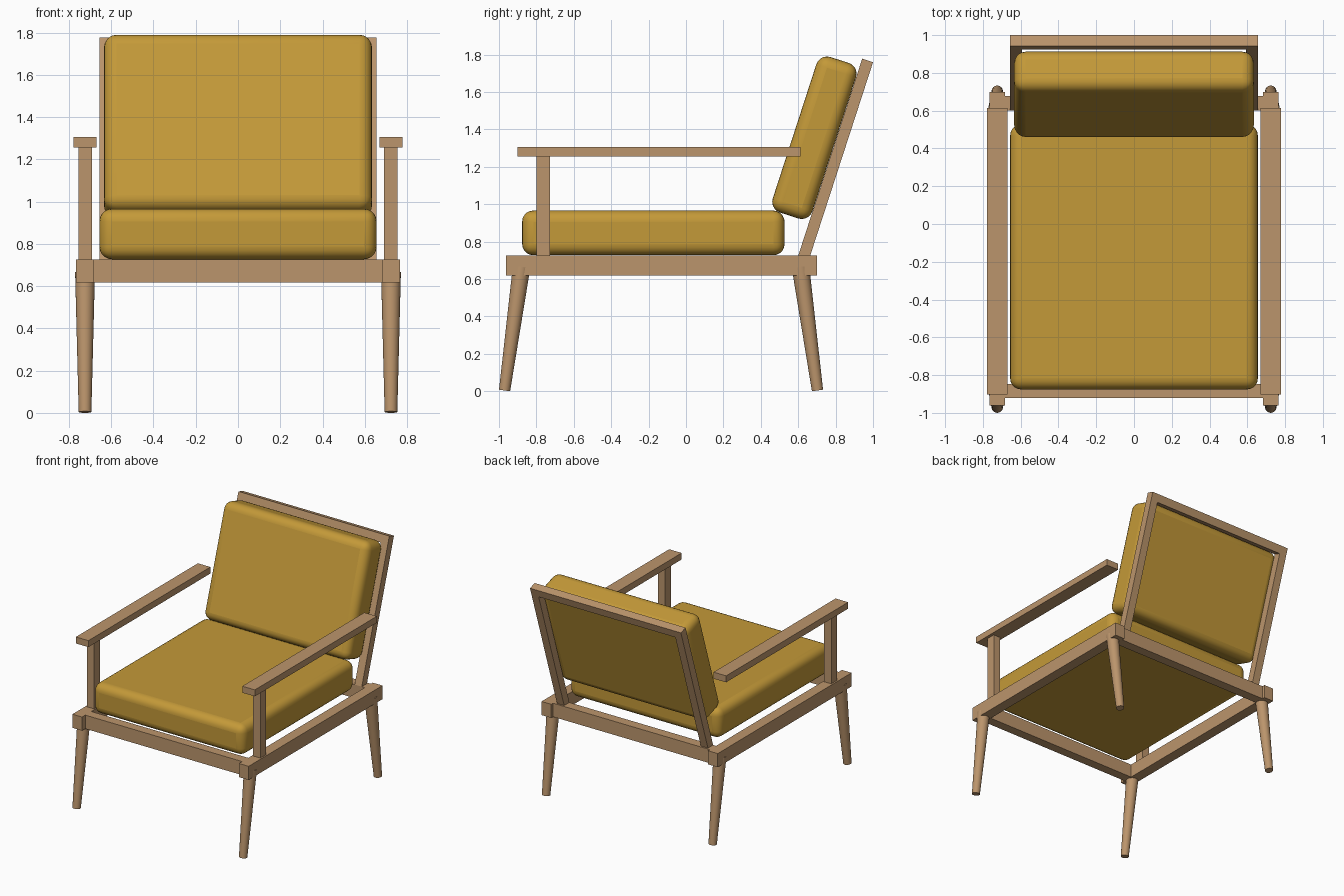
import bpy
import math
from mathutils import Vector, Matrix

cube = bpy.data.objects.get("Cube")
if cube:
    bpy.data.objects.remove(cube, do_unlink=True)


def material(name, rgb):
    mat = bpy.data.materials.new(name)
    mat.use_nodes = True
    color = (*rgb, 1)
    mat.diffuse_color = color
    mat.node_tree.nodes["Principled BSDF"].inputs["Base Color"].default_value = color
    return mat


WOOD = material("warm wood", (0.50, 0.30, 0.15))
FABRIC = material("mustard fabric", (0.55, 0.32, 0.04))


def box(name, low, high, mat, frame=Matrix()):
    """Box between two corners, optionally placed in a tilted frame."""
    low, high = Vector(low), Vector(high)
    bpy.ops.mesh.primitive_cube_add(size=1)
    obj = bpy.context.object
    obj.name = name
    obj.data.transform(Matrix.Diagonal((*(high - low), 1)))
    obj.matrix_world = frame @ Matrix.Translation((low + high) / 2)
    obj.data.materials.append(mat)
    return obj


def cushion(name, low, high, frame=Matrix()):
    """Box with softly rounded edges."""
    obj = box(name, low, high, FABRIC, frame)
    bevel = obj.modifiers.new("rounding", "BEVEL")
    bevel.width = 0.06
    bevel.segments = 5
    bpy.ops.object.shade_smooth_by_angle(angle=math.radians(35))
    return obj


def leg(name, foot, top):
    """Round tapered leg from foot to top."""
    foot, top = Vector(foot), Vector(top)
    axis = top - foot
    bpy.ops.mesh.primitive_cone_add(vertices=24, radius1=0.03, radius2=0.047,
                                    depth=axis.length)
    obj = bpy.context.object
    obj.name = name
    obj.matrix_world = (Matrix.Translation((foot + top) / 2)
                        @ axis.to_track_quat("Z", "Y").to_matrix().to_4x4())
    obj.data.materials.append(WOOD)
    bpy.ops.object.shade_smooth_by_angle(angle=math.radians(35))


# Tilted frame of the backrest: local z runs up it, local y through it
tilt = Matrix.Translation((0, 0.60, 0.725)) @ Matrix.Rotation(math.radians(-18), 4, "X")
BACK_LEN, BACK_THICK, BACK_HALF, BAR = 1.107, 0.061, 0.656, 0.062

# Parts repeated on both sides
for side, s in (("left", 1), ("right", -1)):
    def side_box(name, inner, outer, ys, zs, frame=Matrix()):
        xs = sorted((s * inner, s * outer))
        box(f"{side}_{name}", (xs[0], ys[0], zs[0]), (xs[1], ys[1], zs[1]), WOOD, frame)

    side_box("seat_rail", 0.682, 0.766, (-0.962, 0.70), (0.618, 0.725))
    side_box("arm_post", 0.692, 0.754, (-0.80, -0.727), (0.725, 1.255))
    side_box("armrest", 0.669, 0.778, (-0.902, 0.613), (1.255, 1.306))
    side_box("back_stile", BACK_HALF - BAR, BACK_HALF, (0, BACK_THICK),
             (0, BACK_LEN - BAR), tilt)
    leg(f"{side}_front_leg", (s * 0.724, -0.97, 0.004), (s * 0.724, -0.879, 0.665))
    leg(f"{side}_back_leg", (s * 0.724, 0.703, 0.004), (s * 0.724, 0.612, 0.665))

# Cross members
box("front_seat_rail", (-0.682, -0.922, 0.618), (0.682, -0.847, 0.725), WOOD)
box("back_seat_rail", (-0.682, 0.60, 0.618), (0.682, 0.677, 0.725), WOOD)
box("back_top_rail", (-BACK_HALF, 0, BACK_LEN - BAR),
    (BACK_HALF, BACK_THICK, BACK_LEN), WOOD, tilt)

# Cushions
cushion("seat_cushion", (-0.656, -0.876, 0.727), (0.656, 0.527, 0.966))
cushion("back_cushion", (-0.634, -0.224, 0.189), (0.634, -0.001, 1.063), tilt)
